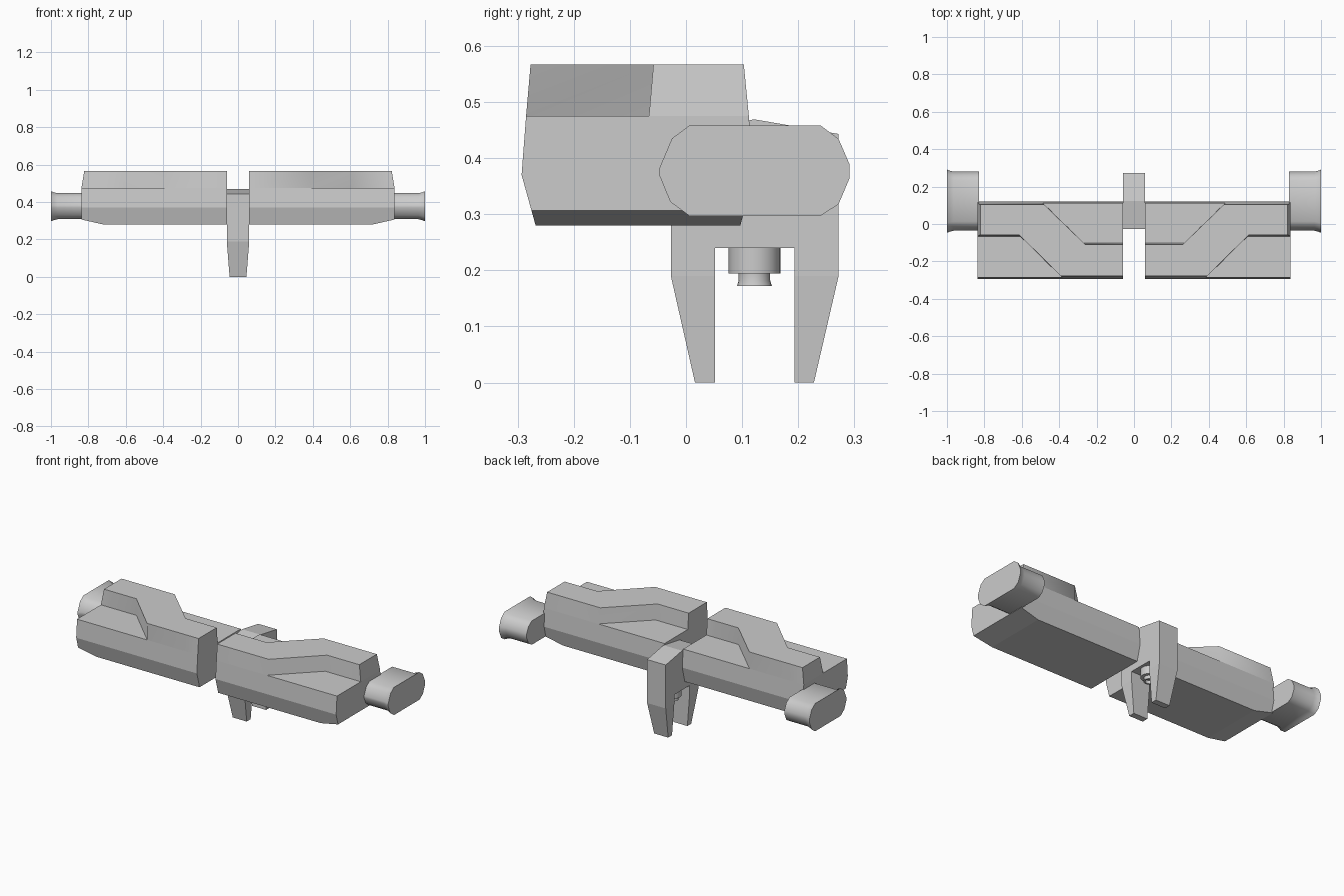
import bpy, bmesh, math
from mathutils import Vector

if "Cube" in bpy.data.objects:
    bpy.data.objects.remove(bpy.data.objects["Cube"])

grey = bpy.data.materials.new("plain grey")
grey.diffuse_color = (0.6, 0.6, 0.6, 1)
grey.use_nodes = True
grey.node_tree.nodes["Principled BSDF"].inputs["Base Color"].default_value = grey.diffuse_color


def finish(name, bm, mirror=False, smooth=None):
    bmesh.ops.recalc_face_normals(bm, faces=bm.faces)
    me = bpy.data.meshes.new(name)
    bm.to_mesh(me)
    bm.free()
    me.materials.append(grey)
    ob = bpy.data.objects.new(name, me)
    bpy.context.collection.objects.link(ob)
    if smooth:
        bpy.ops.object.select_all(action='DESELECT')
        ob.select_set(True)
        bpy.context.view_layer.objects.active = ob
        bpy.ops.object.shade_smooth_by_angle(angle=math.radians(smooth))
    if mirror:
        ob.modifiers.new("Mirror", 'MIRROR').use_mirror_merge = False
    return ob


def loft(rings, start=True, end=True):
    """Skin a list of equal-length point rings, with optional end caps."""
    bm = bmesh.new()
    vs = [[bm.verts.new(p) for p in r] for r in rings]
    n = len(vs[0])
    for a, b in zip(vs, vs[1:]):
        for i in range(n):
            j = (i + 1) % n
            bm.faces.new((a[i], a[j], b[j], b[i]))
    if start:
        bm.faces.new(vs[0])
    if end:
        bm.faces.new(vs[-1])
    return bm


def x_ring(x, prof):
    return [(x, y, z) for y, z in prof]


# Pod bodies: side profile extruded along x, outer end trimmed by two planes
prof = [(-0.285, 0.475), (-0.293, 0.37), (-0.268, 0.28),
        (0.097, 0.28), (0.12, 0.37), (0.112, 0.475)]
bm = loft([x_ring(0.06, prof), x_ring(0.837, prof)])
cut = bmesh.ops.bisect_plane(bm, geom=bm.verts[:] + bm.edges[:] + bm.faces[:],
                             plane_co=(0.72, 0, 0.28), plane_no=Vector((0.026, 0, -0.115)).normalized(),
                             clear_outer=True)
bmesh.ops.holes_fill(bm, edges=[e for e in bm.edges if e.is_boundary])
finish("pod_body", bm, mirror=True)

# Raised diagonal plateau on each pod
low = [(0.06, -0.285), (0.385, -0.285), (0.608, -0.066), (0.837, -0.066),
       (0.837, 0.112), (0.487, 0.112), (0.267, -0.102), (0.06, -0.102)]
top = [(0.06, -0.277), (0.392, -0.277), (0.614, -0.058), (0.822, -0.058),
       (0.822, 0.103), (0.48, 0.103), (0.26, -0.11), (0.06, -0.11)]
bm = loft([[(x, y, 0.475) for x, y in low], [(x, y, 0.567) for x, y in top]], start=False)
finish("pod_plateau", bm, mirror=True, smooth=50)

# Flared end caps
cap = [(-0.047, 0.383), (-0.025, 0.435), (0.006, 0.458), (0.24, 0.458),
       (0.272, 0.434), (0.291, 0.39), (0.291, 0.363), (0.272, 0.318),
       (0.24, 0.297), (0.006, 0.297), (-0.028, 0.322), (-0.047, 0.368)]


def cap_ring(x, inset):
    cy, cz = 0.122, 0.378
    ky, kz = 1 - inset / 0.169, 1 - inset / 0.08
    return [(x, cy + (y - cy) * ky, cz + (z - cz) * kz) for y, z in cap]


bm = loft([cap_ring(0.83, 0.011), cap_ring(0.965, 0.011), cap_ring(0.985, 0.006), cap_ring(1.0, 0)])
finish("end_cap", bm, mirror=True, smooth=45)

# Centre bracket: arch body, then two legs tapering to the floor
arch = [(-0.027, 0.443), (0.122, 0.469), (0.272, 0.443), (0.272, 0.19), (0.193, 0.19),
        (0.193, 0.24), (0.052, 0.24), (0.052, 0.19), (-0.027, 0.19)]
finish("bracket_body", loft([x_ring(-0.06, arch), x_ring(0.06, arch)]))


def leg_ring(w, y0, y1, z):
    return [(-w, y0, z), (w, y0, z), (w, y1, z), (-w, y1, z)]


for name, a, b in (("front_leg", (-0.027, 0.052), (0.016, 0.052)),
                   ("rear_leg", (0.193, 0.272), (0.193, 0.228))):
    finish(name, loft([leg_ring(0.06, *a, 0.19), leg_ring(0.045, *b, 0)], start=False))

# Nozzle under the arch: wide collar, narrow flared tip with a recess
steps = [(0.046, 0.245), (0.046, 0.194), (0.028, 0.194), (0.028, 0.182),
         (0.031, 0.172), (0.022, 0.172), (0.02, 0.19)]
n = 24
rings = [[(r * math.cos(2 * math.pi * i / n), 0.122 + r * math.sin(2 * math.pi * i / n), z)
          for i in range(n)] for r, z in steps]
finish("nozzle", loft(rings), smooth=35)
